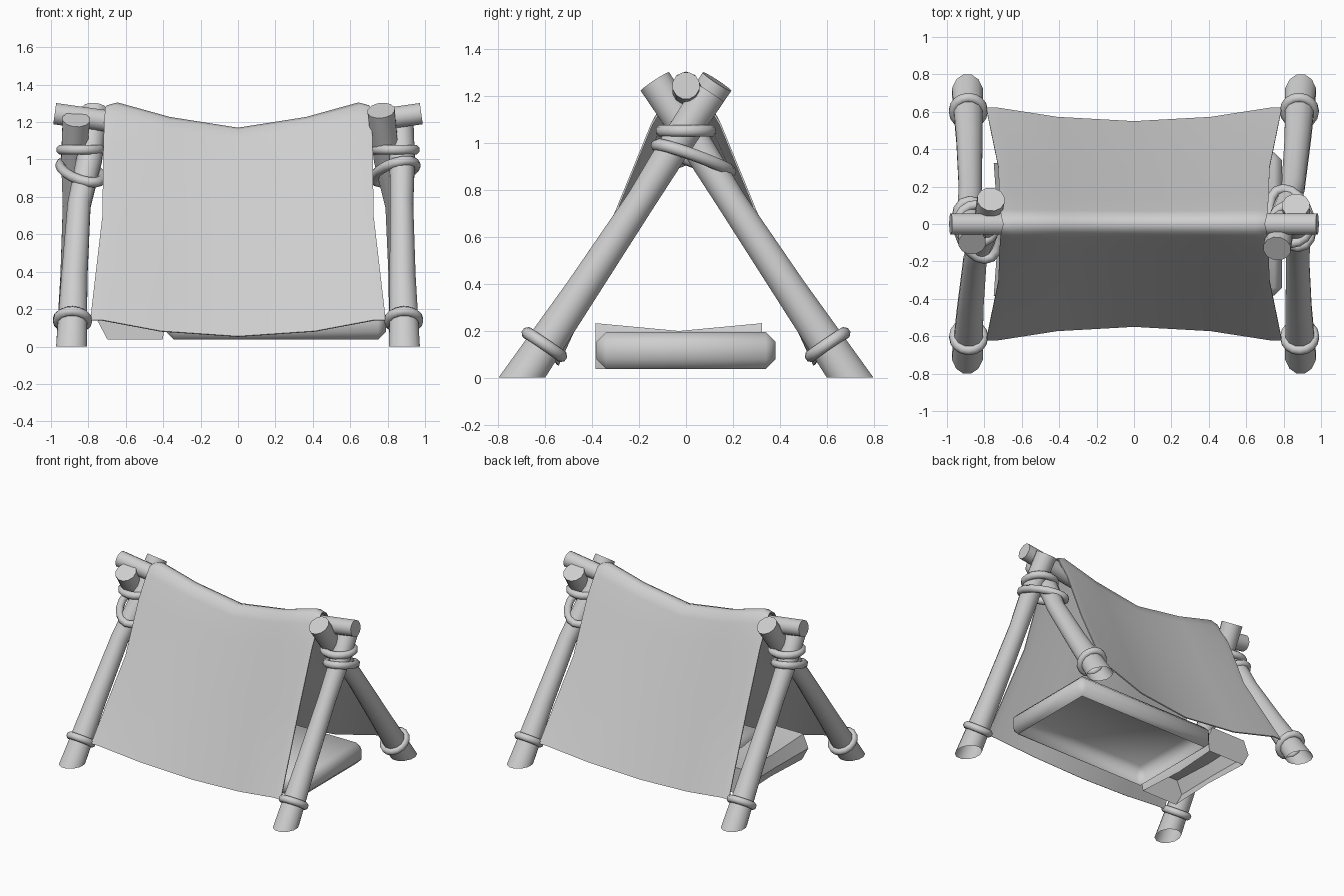
import bpy, bmesh, math
from mathutils import Vector, Matrix

if "Cube" in bpy.data.objects:
    bpy.data.objects.remove(bpy.data.objects["Cube"], do_unlink=True)

grey = bpy.data.materials.new("plain grey")
grey.use_nodes = True
grey.diffuse_color = (0.62, 0.62, 0.62, 1)
grey.node_tree.nodes["Principled BSDF"].inputs["Base Color"].default_value = (0.62, 0.62, 0.62, 1)


def finish(bm, name, angle=50):
    """Turn a bmesh into a smooth-shaded object with sharp edges kept."""
    bmesh.ops.recalc_face_normals(bm, faces=bm.faces)
    mesh = bpy.data.meshes.new(name)
    bm.to_mesh(mesh)
    bm.free()
    mesh.materials.append(grey)
    ob = bpy.data.objects.new(name, mesh)
    bpy.context.collection.objects.link(ob)
    bpy.ops.object.select_all(action="DESELECT")
    ob.select_set(True)
    bpy.context.view_layer.objects.active = ob
    bpy.ops.object.shade_smooth_by_angle(angle=math.radians(angle))


def tube(name, points, radii, ref, sides=12, closed=False, grounded=False):
    """Sweep a round section along a path; a grounded tube is cut flat and open at z = 0."""
    bm = bmesh.new()
    pts, n = [Vector(p) for p in points], len(points)
    rings = []
    for i, p in enumerate(pts):
        a = pts[i - 1] if closed or i > 0 else p
        b = pts[(i + 1) % n] if closed or i < n - 1 else p
        t = (b - a).normalized()
        u = t.cross(Vector(ref)).normalized()
        v = u.cross(t)
        ring = []
        for k in range(sides):
            ang = math.tau * (k + 0.5) / sides
            q = p + (u * math.cos(ang) + v * math.sin(ang)) * radii[i]
            if grounded and i == 0:
                q -= t * (q.z / t.z)
            ring.append(bm.verts.new(q))
        rings.append(ring)
    for i in range(n if closed else n - 1):
        r0, r1 = rings[i], rings[(i + 1) % n]
        for k in range(sides):
            j = (k + 1) % sides
            bm.faces.new((r0[k], r0[j], r1[j], r1[k]))
    if not closed:
        bm.faces.new(rings[-1])
        if not grounded:
            bm.faces.new(rings[0])
    finish(bm, name)


def rope(name, centre, ax, ay, thick=0.027, steps=16):
    """Elliptical rope loop spanned by two half-axis vectors."""
    c, ax, ay = Vector(centre), Vector(ax), Vector(ay)
    pts = [c + ax * math.cos(math.tau * i / steps) + ay * math.sin(math.tau * i / steps)
           for i in range(steps)]
    tube(name, pts, [thick] * steps, ax.cross(ay), 8, closed=True)


# Crossed poles and their lashings: the right end is the left end turned half round
pole_yz = [(-0.7, 0), (-0.447, 0.37), (-0.192, 0.755), (-0.04, 1.0)]
pole_r = [0.085, 0.072, 0.064, 0.07, 0.075]
outer = [0.89, 0.88, 0.875, 0.878, 0.865], (0.1, 1.215)
inner = [0.89, 0.875, 0.85, 0.795, 0.765], (0.132, 1.262)
for s, side in ((1, "left"), (-1, "right")):
    for d, (xs, tip), kind in ((1, outer, "outer"), (-1, inner, "inner")):
        path = [(s * x, s * d * y, z) for x, (y, z) in zip(xs, pole_yz + [tip])]
        tube(f"{side}_{kind}_pole", path, pole_r, (1, 0, 0), grounded=True)
        axis = (Vector(path[1]) - Vector(path[0])).normalized()
        foot = Vector(path[0]).lerp(Vector(path[1]), 0.38)
        across = axis.cross(Vector((1, 0, 0))).normalized()
        rope(f"{side}_{kind}_foot_rope", foot, across.cross(axis) * 0.079, across * 0.086)
    rope(f"{side}_upper_lashing", (s * 0.84, 0, 1.052), (s * 0.105, 0, 0), (0, s * 0.104, 0))
    rope(f"{side}_lower_lashing", (s * 0.838, s * 0.032, 0.935),
         (s * 0.105, 0, 0.015), (s * -0.04, s * 0.156, -0.056))

# Sagging ridge pole
ridge = [(x, 0, 1.095 + 0.15 * (abs(x) / 0.98) ** 0.9) for x in
         (-0.98, -0.7, -0.38, 0, 0.38, 0.7, 0.98)]
tube("ridge_pole", ridge, [0.059] * len(ridge), (0, 0, 1))

# Canvas: rows run from ridge to hem as half width, edge y and z, middle y and z
rows = [(0.70, 0, 1.305, 0, 1.17), (0.71, 0.04, 1.29, 0.04, 1.158),
        (0.715, 0.075, 1.225, 0.07, 1.1), (0.72, 0.15, 1.08, 0.135, 0.96),
        (0.725, 0.306, 0.7, 0.3, 0.6), (0.79, 0.622, 0.142, 0.55, 0.055)]
section = [(1, r) for r in reversed(rows)] + [(-1, r) for r in rows[1:]]
columns = [-1, -0.92, -0.52, 0, 0.52, 0.92, 1]
bm = bmesh.new()
grid = []
for side, (w, ye, ze, ym, zm) in section:
    line = []
    power = 1.5 if ze > 0.5 else 2
    for u in columns:
        k = min(1, abs(u) / 0.92) ** power
        drop = 0.015 if abs(u) == 1 and ze > 1.2 else 0
        line.append(bm.verts.new((u * w, side * (ym + (ye - ym) * k), zm + (ze - zm) * k - drop)))
    grid.append(line)
for a, b in zip(grid, grid[1:]):
    for i in range(len(columns) - 1):
        bm.faces.new((a[i], a[i + 1], b[i + 1], b[i]))
bmesh.ops.recalc_face_normals(bm, faces=bm.faces)
bmesh.ops.solidify(bm, geom=bm.faces[:], thickness=0.008)
finish(bm, "canvas_cover")

# Mattress with chamfered edges, open underneath
bm = bmesh.new()
bmesh.ops.create_cube(bm, size=1, matrix=Matrix.Translation((0.203, 0, 0.115))
                      @ Matrix.Diagonal((1.175, 0.765, 0.157, 1)))
bmesh.ops.bevel(bm, geom=bm.edges[:], offset=0.042, segments=1, affect="EDGES")
bm.normal_update()
bmesh.ops.delete(bm, geom=[f for f in bm.faces if f.normal.z < -0.99], context="FACES")
finish(bm, "mattress")

# Pillow pinched at the middle with flared ends, open underneath
outline = [(-0.13, 0.037), (-0.182, 0.135), (-0.14, 0.232),
           (0.14, 0.232), (0.182, 0.135), (0.165, 0.037)]
bm = bmesh.new()
loops = []
for y, wide, tall in ((-0.385, 1, 1), (-0.03, 0.86, 0.83), (0.325, 1, 1)):
    loops.append([bm.verts.new((-0.568 + x * wide, y, 0.037 + (z - 0.037) * tall))
                  for x, z in outline])
for a, b in zip(loops, loops[1:]):
    for i in range(len(outline) - 1):
        bm.faces.new((a[i], a[i + 1], b[i + 1], b[i]))
bm.faces.new(loops[0])
bm.faces.new(loops[-1])
finish(bm, "pillow")
